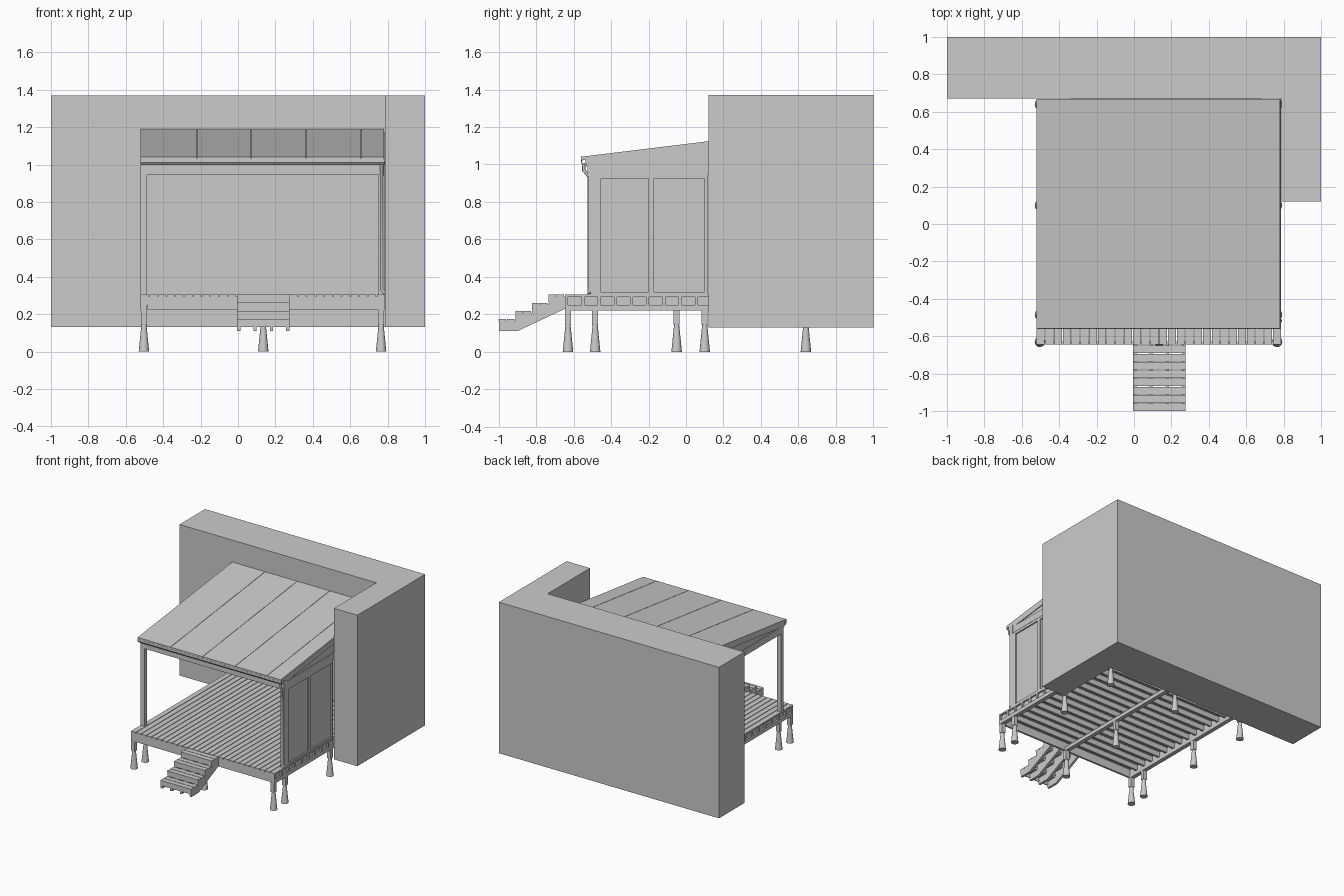
import bpy
import bmesh
from mathutils import Vector

if "Cube" in bpy.data.objects:
    bpy.data.objects.remove(bpy.data.objects["Cube"], do_unlink=True)

grey = bpy.data.materials.new("plain grey")
grey.use_nodes = True
GREY = (0.6, 0.6, 0.6, 1)
grey.diffuse_color = GREY
grey.node_tree.nodes["Principled BSDF"].inputs["Base Color"].default_value = GREY


def finish(name, bm):
    bmesh.ops.recalc_face_normals(bm, faces=bm.faces)
    mesh = bpy.data.meshes.new(name)
    bm.to_mesh(mesh)
    bm.free()
    mesh.materials.append(grey)
    obj = bpy.data.objects.new(name, mesh)
    bpy.context.collection.objects.link(obj)
    return obj


def add_box(bm, x, y, z):
    """Box between (low, high) pairs on each axis."""
    verts = bmesh.ops.create_cube(bm, size=1)["verts"]
    for v in verts:
        v.co = [r[0] if c < 0 else r[1] for c, r in zip(v.co, (x, y, z))]


def boxes(name, ranges):
    bm = bmesh.new()
    for r in ranges:
        add_box(bm, *r)
    return finish(name, bm)


def add_prism(bm, outline, axis, low, high):
    """Extrude a 2D outline along an axis: 0 takes (y, z), 2 takes (x, y)."""
    def point(a, b, t):
        return (t, a, b) if axis == 0 else (a, b, t)
    face = bm.faces.new([bm.verts.new(point(a, b, low)) for a, b in outline])
    moved = bmesh.ops.extrude_face_region(bm, geom=[face])["geom"]
    shift = Vector(point(0, 0, high - low))
    bmesh.ops.translate(bm, vec=shift, verts=[g for g in moved if isinstance(g, bmesh.types.BMVert)])


def prisms(name, outline, axis, spans):
    bm = bmesh.new()
    for low, high in spans:
        add_prism(bm, outline, axis, low, high)
    return finish(name, bm)


LEFT, RIGHT = -0.52, 0.785      # deck sides
FRONT, BACK = -0.645, 0.668     # deck ends
DECK = 0.305                    # deck top

# House walls: an L-shaped block
prisms("house_wall", [(-1, 1), (-1, 0.67), (RIGHT + 0.003, 0.67), (RIGHT + 0.003, 0.12), (1, 0.12), (1, 1)],
       2, [(0.13, 1.37)])
boxes("house_door", [((-0.175, 0.465), (0.664, 0.672), (DECK, 0.94))])
boxes("wall_vents", [((a, b), (0.665, 0.672), (0.131, 0.222)) for a, b in ((-0.34, -0.05), (0.385, 0.68))])

# Footings: tapered concrete cones with steel brackets
side_y = (-0.63, -0.485, 0.1, 0.64)
spots = [(x, y) for x in (-0.503, 0.765) for y in side_y]
spots += [(0.135, y) for y in (-0.63, -0.05, 0.64)]
bm = bmesh.new()
for x, y in spots:
    verts = bmesh.ops.create_cone(bm, cap_ends=True, segments=20, radius1=0.028,
                                  radius2=0.013, depth=0.15)["verts"]
    bmesh.ops.translate(bm, vec=(x, y, 0.075), verts=verts)
footings = finish("footings", bm)
for p in footings.data.polygons:
    p.use_smooth = len(p.vertices) == 4
boxes("footing_brackets", [((x - 0.016, x + 0.016), (y - 0.016, y + 0.016), (0.145, 0.225)) for x, y in spots])

# Deck frame: three beams, cross joists and blocking
boxes("deck_beams", [((x - 0.017, x + 0.017), (FRONT, BACK), (0.22, 0.25)) for x in (-0.503, 0.135, 0.767)])
joists = 16
step = (BACK - FRONT - 0.016) / (joists - 1)
boxes("deck_joists", [((LEFT, RIGHT), (FRONT + i * step, FRONT + i * step + 0.016), (0.25, 0.295))
                      for i in range(joists)])
boxes("joist_blocking", [((x, x + 0.016), (FRONT + 0.005, BACK - 0.005), (0.25, 0.294))
                         for x in (LEFT + 0.014, RIGHT - 0.03)])
boxes("front_fascia", [((LEFT + 0.035, RIGHT - 0.035), (FRONT, FRONT + 0.016), (0.226, 0.295))])

# Deck boards running front to back
count = 28
pitch = (RIGHT - LEFT + 0.005) / count
boxes("deck_boards", [((LEFT + i * pitch, LEFT + (i + 1) * pitch - 0.005), (FRONT, BACK), (0.293, DECK))
                      for i in range(count)])

# Steps: saw-tooth stringers, risers and paired tread boards
S0, S1 = -0.005, 0.275
run, rise, nose = 0.0885, 0.0435, 0.01
teeth = []
for i in range(4):
    y, z = -0.998 + i * run, DECK - (3 - i) * rise - nose
    teeth += [(y, z - (rise if i else 0.0)), (y, z)]
outline = [(-0.998, 0.11)] + teeth[1:] + [(FRONT, DECK - nose), (FRONT, 0.23), (-0.9, 0.11)]
prisms("step_stringers", outline, 0, [(x, x + 0.018) for x in (S0, 0.082, 0.17, S1 - 0.018)])
treads, risers = [], []
for i in range(4):
    y, z = -1 + i * run, DECK - (3 - i) * rise
    half = run / 2
    treads += [((S0, S1), (y + k * half, y + (k + 1) * half - 0.004), (z - nose, z)) for k in (0, 1)]
    risers.append(((S0, S1), (y + 0.001, y + 0.008), (z - rise, z - nose)))
boxes("step_treads", treads)
boxes("step_risers", risers)

# Posts and top beams
boxes("front_posts", [((x, x + 0.034), (-0.522, -0.488), (DECK, 0.95)) for x in (LEFT, 0.75)])
boxes("front_beam", [((LEFT, RIGHT), (-0.525, -0.485), (0.945, 1.0)),
                     ((LEFT, RIGHT), (-0.532, -0.485), (0.985, 1.015))])
boxes("side_beams", [((x, x + 0.034), (-0.5, BACK), (0.945, 1.0)) for x in (LEFT, 0.75)])

# Glazed side wall: frame bars around two recessed panes
wx = (0.752, 0.782)
boxes("side_wall_frame",
      [(wx, y, (DECK, 0.95)) for y in ((-0.49, -0.455), (-0.2, -0.17), (0.1, 0.118))]
      + [(wx, (-0.49, 0.118), z) for z in ((DECK, 0.32), (0.925, 0.95))])
boxes("side_wall_panes", [((0.762, 0.772), y, (0.318, 0.928)) for y in ((-0.457, -0.198), (-0.172, 0.102))])

# Sloping roof of five sheets with rafters beneath
SLOPE = 0.122
RF, RB = -0.56, 0.668


def roof_z(y, drop=0.0):
    return 1.041 + SLOPE * (y - RF) - drop


def band(y0, y1, top, bottom):
    return [(y0, roof_z(y0, top)), (y1, roof_z(y1, top)), (y1, roof_z(y1, bottom)), (y0, roof_z(y0, bottom))]


seams = (LEFT, -0.22, 0.072, 0.367, 0.657, 0.784)
prisms("roof_sheets", band(RF, RB, 0, 0.016), 0, [(a, b - 0.003) for a, b in zip(seams, seams[1:])])
prisms("roof_underlay", band(RF + 0.004, RB, 0.008, 0.02), 0, [(LEFT + 0.002, RIGHT - 0.005)])
prisms("roof_rafters", band(-0.535, RB, 0.016, 0.052), 0,
       [(LEFT, LEFT + 0.03)] + [(s - 0.01, s + 0.01) for s in seams[1:5]] + [(0.752, 0.782)])
prisms("gable_infill", [(-0.47, 1.0), (BACK, 1.0), (BACK, roof_z(BACK, 0.05)), (-0.47, roof_z(-0.47, 0.05))],
       0, [(LEFT + 0.006, LEFT + 0.022), (0.76, 0.776)])

# Gutter trough and downpipe
prisms("gutter", [(-0.561, 1.027), (-0.561, 1.01), (-0.553, 1.0), (-0.54, 1.0), (-0.532, 1.01),
                  (-0.532, 1.027), (-0.536, 1.027), (-0.538, 1.008), (-0.555, 1.008), (-0.557, 1.027)],
       0, [(LEFT, 0.783)])
curve = bpy.data.curves.new("downpipe", "CURVE")
curve.dimensions = "3D"
curve.bevel_depth = 0.009
curve.bevel_resolution = 2
curve.use_fill_caps = True
path = [(0.768, -0.546, 1.005), (0.768, -0.546, 0.97), (0.768, -0.518, 0.935),
        (0.768, -0.518, 0.335), (0.785, -0.518, 0.31)]
spline = curve.splines.new("POLY")
spline.points.add(len(path) - 1)
for p, co in zip(spline.points, path):
    p.co = (*co, 1)
curve.materials.append(grey)
bpy.context.collection.objects.link(bpy.data.objects.new("downpipe", curve))
